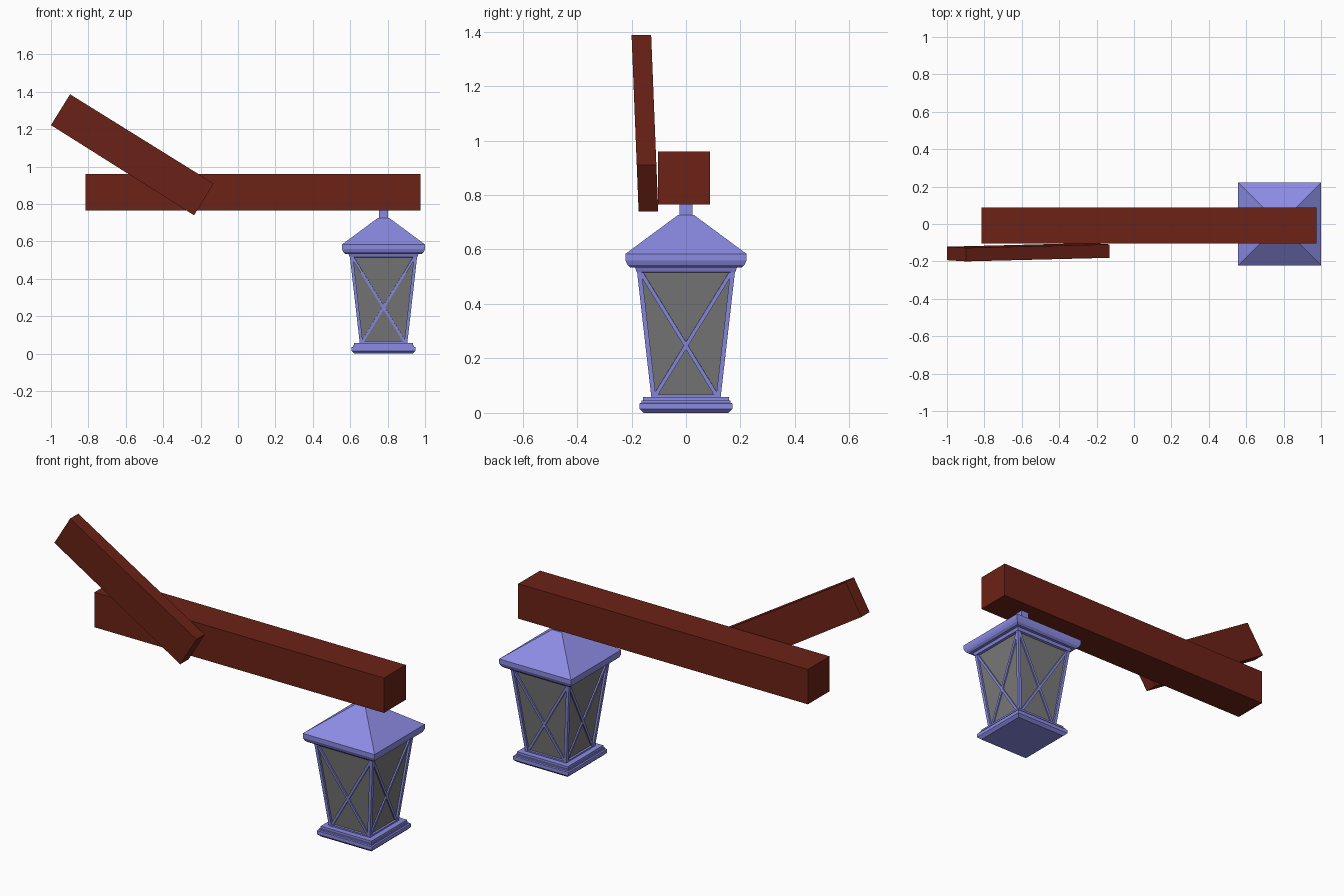
import bpy, bmesh, math
from mathutils import Vector, Matrix

if "Cube" in bpy.data.objects:
    bpy.data.objects.remove(bpy.data.objects["Cube"])

CX = 0.778  # lantern axis


def material(name, rgb):
    m = bpy.data.materials.new(name)
    m.diffuse_color = (*rgb, 1)
    m.use_nodes = True
    m.node_tree.nodes["Principled BSDF"].inputs["Base Color"].default_value = m.diffuse_color
    return m


WOOD = material("red_brown_wood", (0.15, 0.016, 0.008))
METAL = material("blue_metal", (0.26, 0.26, 0.78))
GLASS = material("grey_glass", (0.19, 0.19, 0.19))


def finish(name, bm, mat, loc=(0, 0, 0)):
    bmesh.ops.recalc_face_normals(bm, faces=bm.faces)
    me = bpy.data.meshes.new(name)
    bm.to_mesh(me)
    bm.free()
    ob = bpy.data.objects.new(name, me)
    ob.location = loc
    me.materials.append(mat)
    bpy.context.collection.objects.link(ob)
    return ob


def bridge(bm, rings):
    """Skin a stack of four-sided rings and cap both ends."""
    vs = [[bm.verts.new(p) for p in r] for r in rings]
    for a, b in zip(vs, vs[1:]):
        for i in range(4):
            j = (i + 1) % 4
            bm.faces.new((a[i], a[j], b[j], b[i]))
    bm.faces.new(vs[0])
    bm.faces.new(vs[-1])


def square_stack(name, profile, mat):
    """Square 'lathe': profile of (half width, z)."""
    bm = bmesh.new()
    bridge(bm, [[(sx * h, sy * h, z) for sx, sy in ((-1, -1), (1, -1), (1, 1), (-1, 1))]
                for h, z in profile])
    return finish(name, bm, mat, (CX, 0, 0))


def bar(bm, p, q, width, depth, normal):
    """Box from p to q whose outer side lies on the p-q line."""
    p, q = Vector(p), Vector(q)
    side = (q - p).cross(normal).normalized() * width / 2
    back = -normal * depth
    bridge(bm, [[c - side, c + side, c + side + back, c - side + back] for c in (p, q)])


# horizontal beam
bm = bmesh.new()
bridge(bm, [[(x, -0.103, 0.765), (x, 0.089, 0.765), (x, 0.089, 0.96), (x, -0.103, 0.96)]
            for x in (-0.816, 0.975)])
finish("beam", bm, WOOD)

# slanted brace, leaning slightly forward at its top
outline = [(-0.235, 0.74), (-0.13, 0.91), (-0.898, 1.387), (-1.0, 1.222)]
bm = bmesh.new()
bridge(bm, [[(x, y - 0.04 * (z - 0.74), z) for x, z in outline] for y in (-0.174, -0.102)])
finish("brace", bm, WOOD)

# lantern roof, stem, base and glass
square_stack("roof", [(0.17, 0.515), (0.181, 0.517), (0.187, 0.533), (0.203, 0.533),
                      (0.215, 0.543), (0.222, 0.56), (0.222, 0.584), (0.03, 0.726),
                      (0.015, 0.726)], METAL)
square_stack("stem", [(0.024, 0.72), (0.024, 0.77)], METAL)
square_stack("base", [(0.155, 0.0), (0.171, 0.015), (0.171, 0.035), (0.163, 0.037),
                      (0.163, 0.045), (0.157, 0.045), (0.157, 0.058)], METAL)
square_stack("glass", [(0.116, 0.055), (0.168, 0.52)], GLASS)

# corner posts
Z0, Z1, H0, H1, W = 0.055, 0.52, 0.127, 0.18, 0.017
bm = bmesh.new()
for sx in (-1, 1):
    for sy in (-1, 1):
        bridge(bm, [[(sx * a, sy * b, z) for a, b in ((h, h), (h - W, h), (h - W, h - W), (h, h - W))]
                    for h, z in ((H0, Z0), (H1, Z1))])
finish("corner_posts", bm, METAL, (CX, 0, 0))

# crossed bars and sill rail on each side
bm = bmesh.new()
n = Vector((0, -(Z1 - Z0), -(H1 - H0))).normalized()
for k in range(4):
    before = set(bm.verts)
    for s in (-1, 1):
        bar(bm, (-s * (H0 - 0.014), -H0 + 0.004, Z0 + 0.008),
            (s * (H1 - 0.014), -H1 + 0.004, Z1 - 0.004), 0.014, 0.012, n)
    bar(bm, (-H0 + 0.01, -H0, 0.061), (H0 - 0.01, -H0, 0.061), 0.012, 0.014, n)
    new = [v for v in bm.verts if v not in before]
    bmesh.ops.rotate(bm, verts=new, matrix=Matrix.Rotation(k * math.pi / 2, 3, 'Z'))
finish("cross_bars", bm, METAL, (CX, 0, 0))
